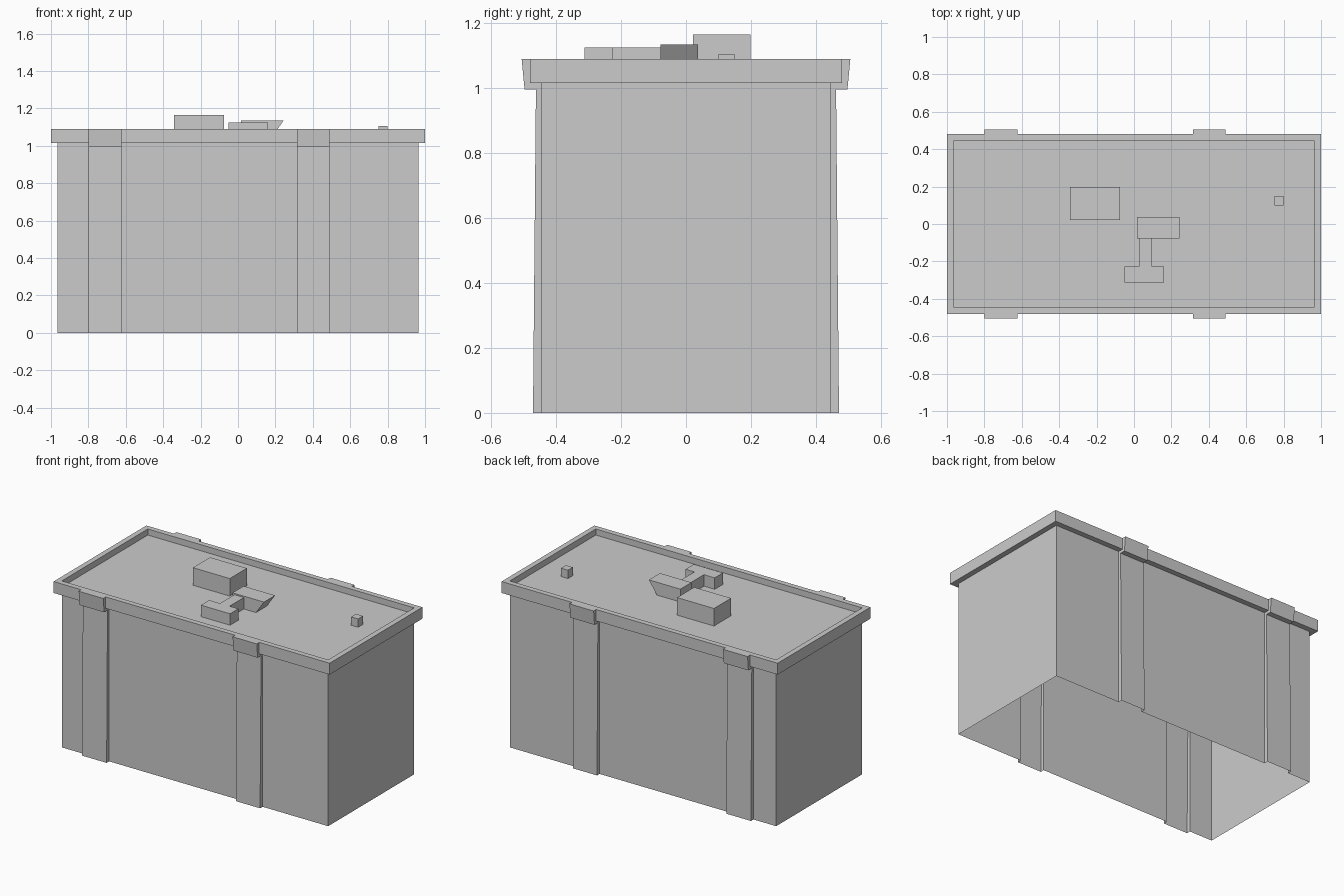
import bpy, bmesh

if "Cube" in bpy.data.objects:
    bpy.data.objects.remove(bpy.data.objects["Cube"])

ROOF = 1.05


def loft(name, rings, cap=True):
    """Skin a stack of counter-clockwise rings, closing the top and leaving the bottom open."""
    bm = bmesh.new()
    loops = [[bm.verts.new(p) for p in ring] for ring in rings]
    n = len(loops[0])
    for a, b in zip(loops, loops[1:]):
        for i in range(n):
            j = (i + 1) % n
            bm.faces.new((a[i], a[j], b[j], b[i]))
    if cap:
        bm.faces.new(loops[-1])
    bmesh.ops.remove_doubles(bm, verts=bm.verts, dist=1e-5)
    mesh = bpy.data.meshes.new(name)
    bm.to_mesh(mesh)
    bm.free()
    obj = bpy.data.objects.new(name, mesh)
    bpy.context.collection.objects.link(obj)
    return obj


# Building outline: rectangle with two pilasters on the front and back
PILASTERS = [(-0.80, -0.622), (0.315, 0.49)]


def outline(hx, hy, z, py, pz):
    front = [(-hx, -hy, z)]
    for x0, x1 in PILASTERS:
        front += [(x0, -hy, z), (x0, -py, pz), (x1, -py, pz), (x1, -hy, z)]
    front.append((hx, -hy, z))
    back = [(x, -y, h) for x, y, h in reversed(front)]
    return front + back


def rectangle(x0, x1, y0, y1, z):
    return [(x0, y0, z), (x1, y0, z), (x1, y1, z), (x0, y1, z)]


# Walls, overhanging parapet with brackets, and the recessed roof edge
loft("walls_and_parapet", [
    outline(0.965, 0.445, 0.0, 0.471, 0.0),
    outline(0.965, 0.445, 1.015, 0.462, 0.996),
    outline(1.0, 0.48, 1.015, 0.497, 0.996),
    outline(1.0, 0.48, 1.09, 0.506, 1.09),
    outline(0.965, 0.445, 1.09, 0.445, 1.09),
], cap=False)

# Sunken flat roof with the inner parapet faces
loft("roof_deck", [rectangle(-0.965, 0.965, -0.445, 0.445, z) for z in (1.09, ROOF)])

# Stair housing and small vent
loft("stair_housing", [rectangle(-0.342, -0.075, 0.022, 0.199, z) for z in (ROOF, 1.165)])
loft("roof_vent", [rectangle(0.75, 0.80, 0.10, 0.15, z) for z in (ROOF, 1.105)])

# Air unit with its duct as one T-shaped block
duct = [(-0.05, -0.312), (0.161, -0.312), (0.161, -0.226), (0.097, -0.226),
        (0.097, -0.078), (0.028, -0.078), (0.028, -0.226), (-0.05, -0.226)]
loft("air_unit_and_duct", [[(x, y, z) for x, y in duct] for z in (ROOF, 1.125)])

# Air intake with a sloping end
loft("air_intake", [rectangle(0.015, 0.185, -0.078, 0.037, ROOF),
                    rectangle(0.015, 0.243, -0.078, 0.037, 1.134)])
